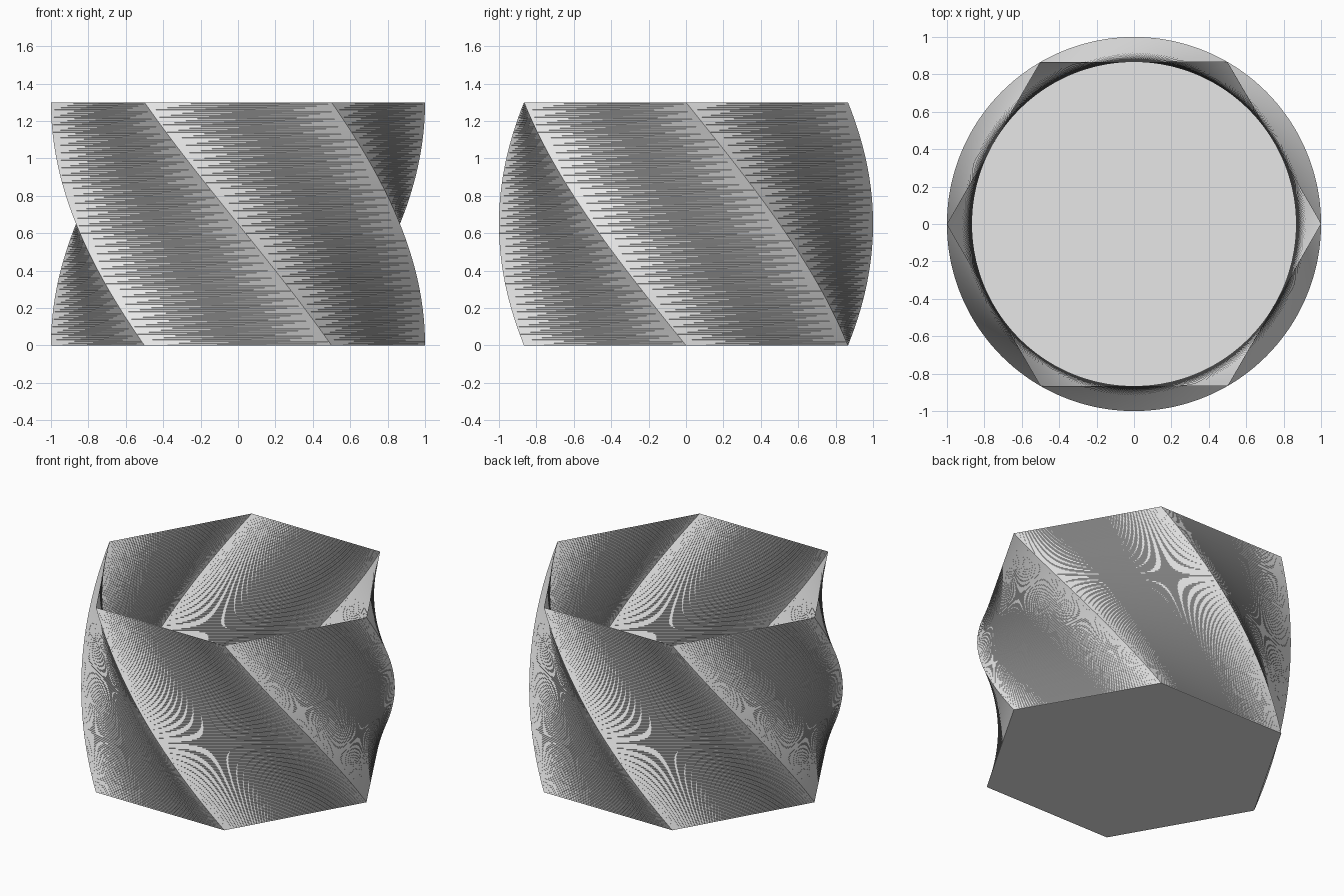
import bpy
import bmesh
from math import cos, sin, pi

SIDES = 6
RADIUS = 1.0
HEIGHT = 1.3
LAYERS = 130
TWIST = -pi / 3

cube = bpy.data.objects.get("Cube")
if cube:
    bpy.data.objects.remove(cube, do_unlink=True)


def make_material(name, color):
    mat = bpy.data.materials.new(name)
    mat.use_nodes = True
    mat.diffuse_color = color
    mat.node_tree.nodes["Principled BSDF"].inputs["Base Color"].default_value = color
    return mat


def make_ring(bm, t):
    """Hexagonal cross-section at height fraction t, turned by the twist."""
    angles = [2 * pi * i / SIDES + TWIST * t for i in range(SIDES)]
    return [bm.verts.new((RADIUS * cos(a), RADIUS * sin(a), HEIGHT * t)) for a in angles]


bm = bmesh.new()
rings = [make_ring(bm, k / LAYERS) for k in range(LAYERS + 1)]

# Twisted thin wall, each layer split along its shorter diagonal
for low, high in zip(rings, rings[1:]):
    for i in range(SIDES):
        j = (i + 1) % SIDES
        bm.faces.new((low[i], low[j], high[j]))
        bm.faces.new((low[i], high[j], high[i]))

# Closed floor, open top
bm.faces.new(list(reversed(rings[0])))

mesh = bpy.data.meshes.new("twisted_vase")
bm.to_mesh(mesh)
bm.free()
mesh.materials.append(make_material("light_grey", (0.8, 0.8, 0.8, 1.0)))

vase = bpy.data.objects.new("twisted_vase", mesh)
bpy.context.collection.objects.link(vase)
